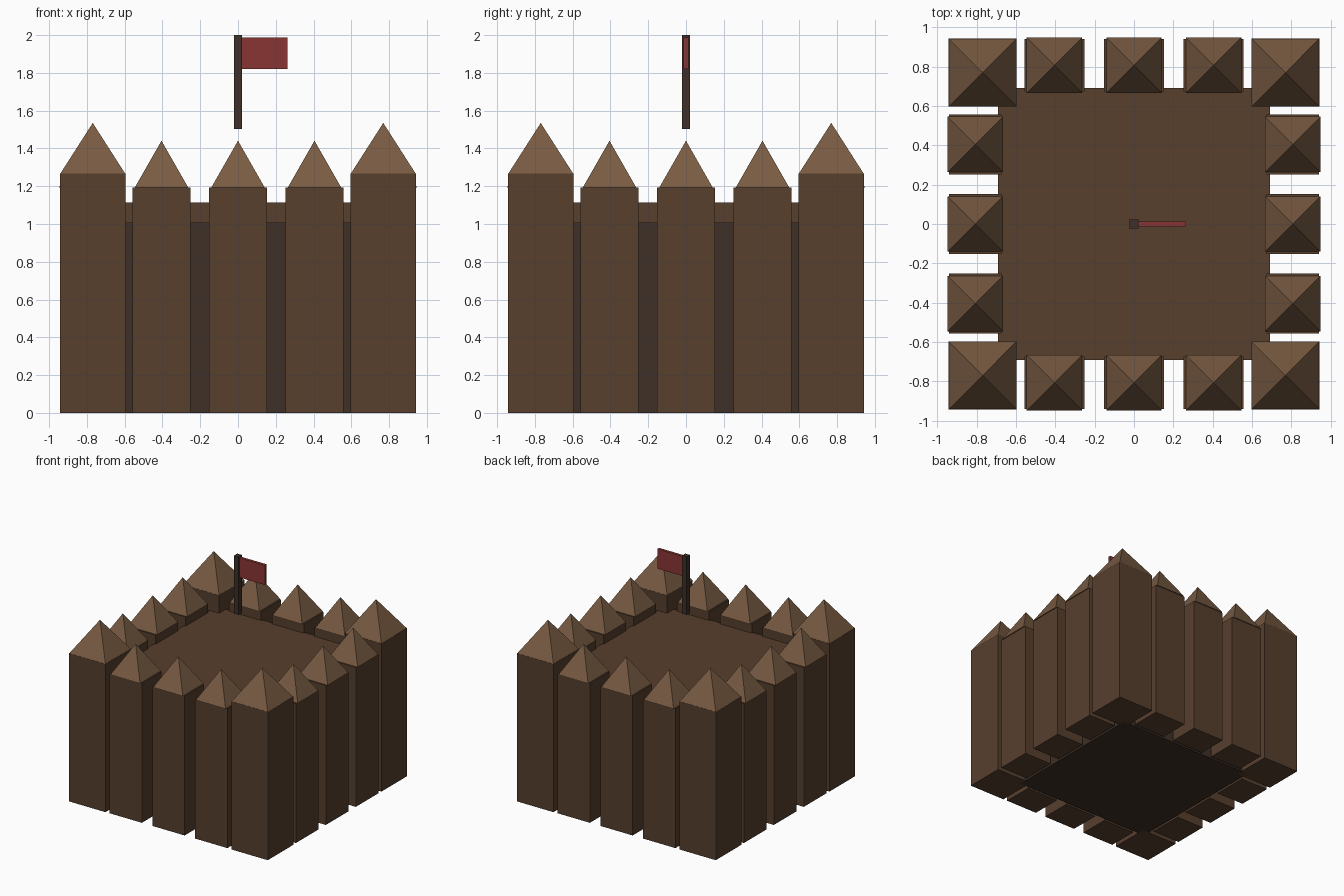
import bpy, bmesh
from mathutils import Matrix
from math import pi

if "Cube" in bpy.data.objects:
    bpy.data.objects.remove(bpy.data.objects["Cube"])


def material(name, rgb):
    m = bpy.data.materials.new(name)
    m.diffuse_color = (*rgb, 1)
    m.use_nodes = True
    m.node_tree.nodes["Principled BSDF"].inputs["Base Color"].default_value = m.diffuse_color
    return m


WOOD = material("wood", (0.095, 0.05, 0.027))
TIP = material("cut_wood", (0.19, 0.105, 0.055))
DARK = material("dark_wood", (0.05, 0.029, 0.02))
RED = material("red_cloth", (0.25, 0.035, 0.033))


def finish(bm, name, mat):
    me = bpy.data.meshes.new(name)
    bm.to_mesh(me)
    bm.free()
    me.materials.append(mat)
    ob = bpy.data.objects.new(name, me)
    bpy.context.collection.objects.link(ob)
    return ob


def box(name, centre, size, mat):
    # centre is (x, y, bottom z)
    bm = bmesh.new()
    x, y, z = centre
    bmesh.ops.create_cube(bm, size=1, matrix=Matrix.Translation((x, y, z + size[2] / 2))
                          @ Matrix.Diagonal((*size, 1)))
    return finish(bm, name, mat)


def pyramid(name, x, y, z, half, height):
    bm = bmesh.new()
    bmesh.ops.create_cone(bm, cap_ends=True, segments=4, radius1=half * 2 ** 0.5,
                          radius2=0, depth=height,
                          matrix=Matrix.Translation((x, y, z + height / 2))
                          @ Matrix.Rotation(pi / 4, 4, 'Z'))
    bmesh.ops.remove_doubles(bm, verts=bm.verts, dist=1e-5)
    return finish(bm, name, TIP)


# Inner body and floor slab
box("inner_body", (0, 0, 0), (1.31, 1.31, 1.005), DARK)
box("platform", (0, 0, 1.005), (1.38, 1.38, 0.11), WOOD)

# Corner posts
for sx in (-1, 1):
    for sy in (-1, 1):
        x, y = sx * 0.769, sy * 0.769
        box("corner_post", (x, y, 0), (0.345, 0.345, 1.268), WOOD)
        pyramid("corner_post_tip", x, y, 1.268, 0.171, 0.267)

# Palisade posts along the four sides
for s in (-1, 1):
    for i in (-1, 0, 1):
        a, b = i * 0.405, s * 0.807
        for x, y, size in ((a, b, (0.305, 0.265, 1.194)), (b, a, (0.265, 0.305, 1.194))):
            box("wall_post", (x, y, 0), size, WOOD)
            pyramid("wall_post_tip", x, y, 1.194, 0.141, 0.247)

# Flag floating above the platform
box("flag_pole", (0, 0, 1.503), (0.044, 0.044, 0.497), DARK)
box("flag", (0.14, 0, 1.82), (0.245, 0.024, 0.168), RED)
